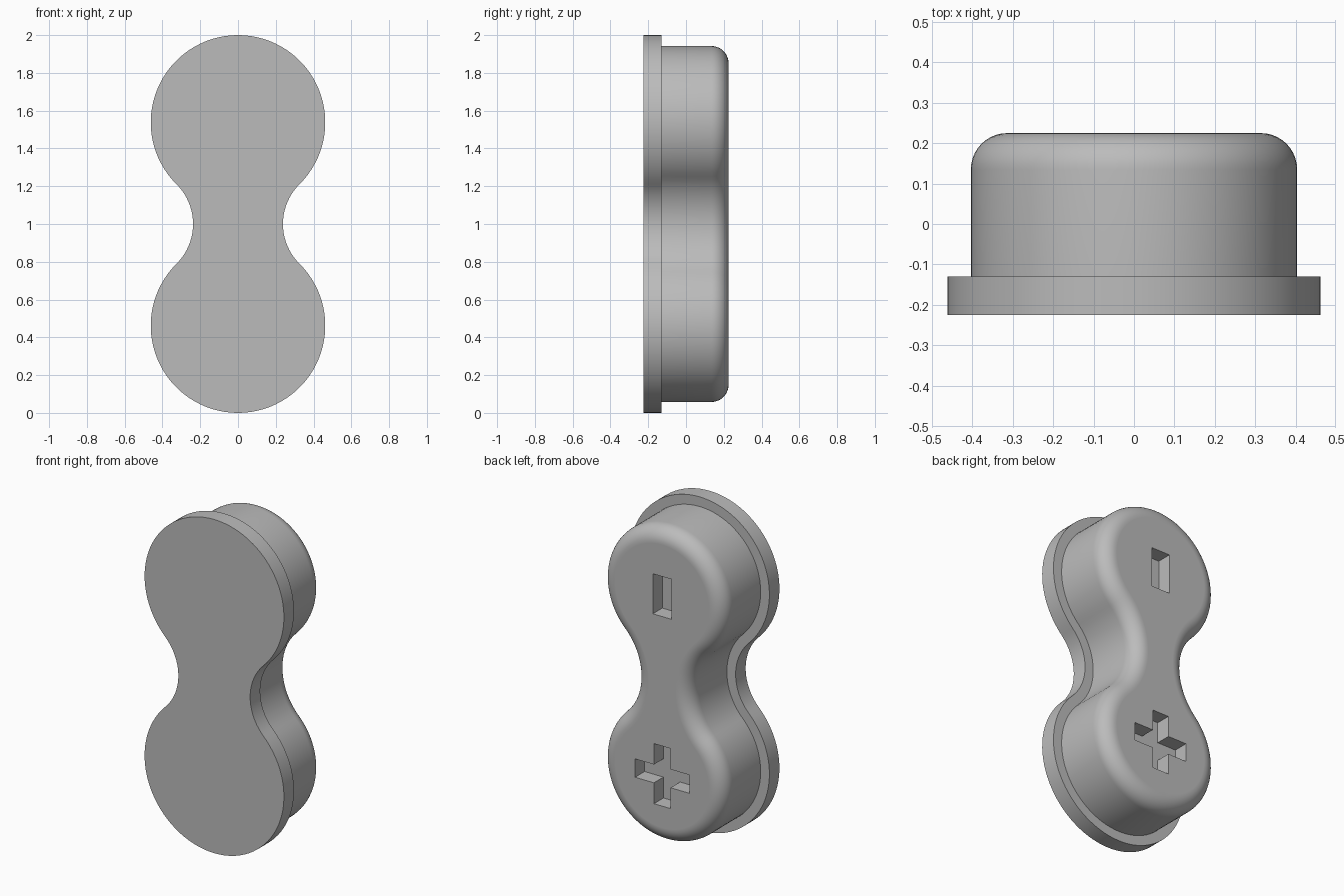
import bpy, bmesh
from math import pi, sin, cos, atan2, hypot, radians

if "Cube" in bpy.data.objects:
    bpy.data.objects.remove(bpy.data.objects["Cube"])

LOBE_R, WAIST = 0.462, 0.238
D = 1 - LOBE_R                      # lobe centre distance from the middle
FILLET = (WAIST**2 + D**2 - LOBE_R**2) / (2 * (LOBE_R - WAIST))
FX = WAIST + FILLET                 # fillet centre x
BACK, LEDGE, FRONT = 0.225, -0.13, -0.225

grey = bpy.data.materials.new("plain grey")
grey.use_nodes = True
colour = (0.5, 0.5, 0.5, 1)
grey.diffuse_color = colour
grey.node_tree.nodes["Principled BSDF"].inputs["Base Color"].default_value = colour


def arc(cx, cz, r, start, end, n):
    steps = [start + (end - start) * i / n for i in range(n)]
    return [(cx + r * cos(t), cz + r * sin(t)) for t in steps]


def outline(inset):
    """Two round lobes joined by a filleted waist, shrunk by inset."""
    a = atan2(D, FX)
    r, f = LOBE_R - inset, FILLET + inset
    return (arc(0, 1 + D, r, -a, pi + a, 64)
            + arc(-FX, 1, f, a, -a, 20)
            + arc(0, 1 - D, r, pi - a, 2 * pi + a, 64)
            + arc(FX, 1, f, pi + a, pi - a, 20))


def loft(name, rings):
    """Closed solid through (outline, y) rings."""
    bm = bmesh.new()
    loops = [[bm.verts.new((x, y, z)) for x, z in pts] for pts, y in rings]
    for lo, hi in zip(loops, loops[1:]):
        for i in range(len(lo)):
            bm.faces.new((lo[i - 1], lo[i], hi[i], hi[i - 1]))
    bm.faces.new(loops[0])
    bm.faces.new(loops[-1])
    bmesh.ops.recalc_face_normals(bm, faces=bm.faces)
    mesh = bpy.data.meshes.new(name)
    bm.to_mesh(mesh)
    bm.free()
    mesh.materials.append(grey)
    ob = bpy.data.objects.new(name, mesh)
    bpy.context.collection.objects.link(ob)
    return ob


def smooth(ob):
    bpy.ops.object.select_all(action='DESELECT')
    ob.select_set(True)
    bpy.context.view_layer.objects.active = ob
    bpy.ops.object.shade_smooth_by_angle(angle=radians(30))


# Flat front plate
plate = loft("front_plate", [(outline(0), FRONT), (outline(0), LEDGE)])

# Body behind it, with a rounded back edge
INSET, ROUND, SEG = 0.058, 0.09, 10
rings = [(outline(INSET), LEDGE)]
for i in range(SEG + 1):
    t = pi / 2 * i / SEG
    rings.append((outline(INSET + ROUND * (1 - cos(t))), BACK - ROUND + ROUND * sin(t)))
rings.append((outline(INSET + ROUND + 0.004), BACK))
body = loft("body", rings)

# Slot and cross sockets cut into the back
DEPTH = 0.09
w, h = 0.0625, 0.12
slot = [(-w, -h), (w, -h), (w, h), (-w, h)]
s, g = 0.055, 0.18
cross = []
for c, n in ((1, 0), (0, 1), (-1, 0), (0, -1)):
    cross += [(c * x - n * z, n * x + c * z) for x, z in ((g, -s), (g, s), (s, s))]

for name, shape, z0 in (("slot_cutter", slot, 1 + D), ("cross_cutter", cross, 1 - D)):
    pts = [(x, z + z0) for x, z in shape]
    cutter = loft(name, [(pts, BACK - DEPTH), (pts, BACK + 0.05)])
    cutter.hide_render = True
    bpy.context.view_layer.objects.active = body
    mod = body.modifiers.new(name, 'BOOLEAN')
    mod.object, mod.operation, mod.solver = cutter, 'DIFFERENCE', 'EXACT'
    bpy.ops.object.modifier_apply(modifier=mod.name)
    bpy.data.objects.remove(cutter)

for ob in (plate, body):
    smooth(ob)
